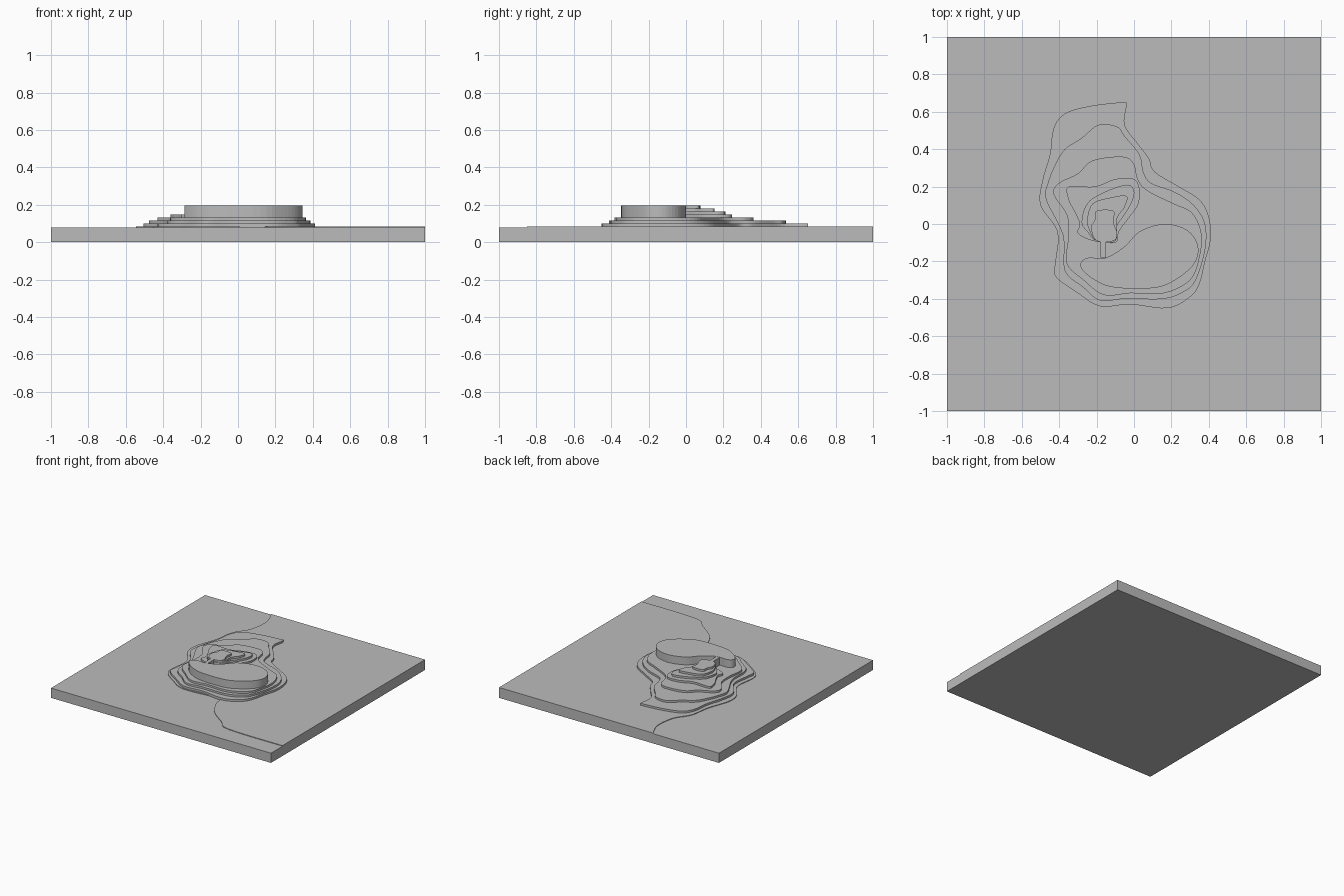
import bpy
import bmesh
from mathutils import Vector

# Remove the default cube only
default_cube = bpy.data.objects.get("Cube")
if default_cube:
    bpy.data.objects.remove(default_cube, do_unlink=True)

# Single plain card colour
card = bpy.data.materials.new("grey_card")
card.use_nodes = True
card.diffuse_color = (0.5, 0.5, 0.5, 1)
card.node_tree.nodes["Principled BSDF"].inputs["Base Color"].default_value = card.diffuse_color

BASE_TOP = 0.08
GROUND_TOP = 0.085
STEP = 0.016


def smooth_path(points, closed=True, cuts=5):
    """Return a Catmull-Rom curve sampled through the given points."""
    points = [Vector(p) for p in points]
    count = len(points)
    pick = (lambda i: points[i % count]) if closed else (lambda i: points[max(0, min(i, count - 1))])
    path = []
    for i in range(count if closed else count - 1):
        a, b, c, d = (pick(i + k) for k in (-1, 0, 1, 2))
        for j in range(cuts):
            t = j / cuts
            path.append(b + (c - a) * t / 2
                        + (a - b * 2.5 + c * 2 - d / 2) * t * t
                        + (b * 3 - c * 3 + d - a) * t ** 3 / 2)
    if not closed:
        path.append(points[-1])
    return path


def slab(name, outline, bottom, top):
    """Extrude a flat outline into a sheet with vertical sides."""
    bm = bmesh.new()
    face = bm.faces.new([bm.verts.new((p[0], p[1], bottom)) for p in outline])
    raised = bmesh.ops.extrude_face_region(bm, geom=[face])["geom"]
    verts = [v for v in raised if isinstance(v, bmesh.types.BMVert)]
    bmesh.ops.translate(bm, vec=(0, 0, top - bottom), verts=verts)
    bmesh.ops.recalc_face_normals(bm, faces=bm.faces)
    mesh = bpy.data.meshes.new(name)
    bm.to_mesh(mesh)
    bm.free()
    mesh.materials.append(card)
    obj = bpy.data.objects.new(name, mesh)
    bpy.context.collection.objects.link(obj)
    return obj


# Square base board
slab("base_board", [(-1, -1), (1, -1), (1, 1), (-1, 1)], 0, BASE_TOP)

# Thin raised ground sheet, its edge passing round the hill
ground_edge = [(-.4, 1), (-.35, .87), (-.37, .7), (-.45, .57), (-.48, .4),
               (-.54, .22), (-.53, .1), (-.44, -.04), (-.45, -.26), (-.32, -.38),
               (-.18, -.45), (.12, -.44), (.17, -.53), (.24, -.65),
               (.38, -.76), (.5, -.84), (1, -.85)]
slab("ground_sheet", smooth_path(ground_edge, closed=False) + [(1, 1)], BASE_TOP, GROUND_TOP)

# Hill terraces, listed from the lowest to the highest
foot = [(-.07, .65), (-.04, .64), (-.05, .53), (.02, .43), (.08, .35), (.11, .28),
        (.24, .2), (.35, .13), (.4, .04), (.41, -.08), (.38, -.2), (.35, -.32),
        (.3, -.39), (.18, -.45), (-.02, -.43), (-.18, -.44), (-.3, -.37),
        (-.42, -.28), (-.42, -.2), (-.41, -.04), (-.5, .1), (-.49, .23),
        (-.45, .37), (-.43, .51), (-.37, .59), (-.24, .63)]
lower = [(-.19, .53), (-.09, .52), (-.05, .47), (.03, .37), (.05, .28), (.09, .22),
         (.22, .17), (.32, .1), (.38, 0), (.38, -.14), (.33, -.3), (.27, -.36),
         (.16, -.4), (-.05, -.4), (-.18, -.41), (-.27, -.34), (-.37, -.25),
         (-.38, -.06), (-.47, .13), (-.46, .22), (-.42, .32), (-.37, .4), (-.28, .46)]
middle = [(-.22, .34), (-.06, .36), (0, .32), (.02, .24), (.07, .18), (.21, .11),
          (.31, .06), (.36, -.05), (.35, -.18), (.3, -.3), (.16, -.37), (-.02, -.37),
          (-.16, -.38), (-.27, -.3), (-.36, -.21), (-.35, -.06), (-.36, .05),
          (-.43, .16), (-.4, .22), (-.3, .27)]
upper = [(-.35, .2), (-.21, .2), (-.1, .24), (0, .24), (.03, .18), (.02, .1),
         (-.03, .03), (-.08, -.04), (-.1, -.1), (-.22, -.09), (-.3, -.05),
         (-.29, 0), (-.32, .07), (-.35, .13)]
shoulder = [(-.25, .11), (-.16, .17), (-.04, .21), (0, .18), (-.01, .12), (-.05, .05),
            (-.09, -.01), (-.1, -.09), (-.2, -.09), (-.25, -.04), (-.28, .01)]
crest = [(-.22, .11), (-.13, .14), (-.04, .15), (-.05, .09), (-.09, .03),
         (-.1, -.09), (-.2, -.09), (-.24, -.03), (-.25, .03)]
summit = [(-.2, .07), (-.11, .07), (-.11, .01), (-.09, -.05), (-.11, -.09),
          (-.2, -.09), (-.23, -.02), (-.21, .02)]

terraces = dict(foot=foot, lower=lower, middle=middle, upper=upper,
                shoulder=shoulder, crest=crest, summit=summit)
top = GROUND_TOP
for label, outline in terraces.items():
    bottom = BASE_TOP if label == "foot" else top
    top += STEP
    slab(label + "_terrace", smooth_path(outline), bottom, top)

# Kidney shaped platform standing on the middle terrace
platform_bottom = GROUND_TOP + 3 * STEP
kidney = [(-.28, -.2), (-.24, -.18), (-.15, -.18), (-.05, -.12), (.03, -.04),
          (.16, 0), (.28, -.03), (.34, -.11), (.33, -.2), (.25, -.28), (.12, -.34),
          (-.1, -.34), (-.21, -.3), (-.28, -.24)]
slab("kidney_platform", smooth_path(kidney), platform_bottom, top)

# Narrow bridge joining the platform to the summit
slab("bridge", [(-.18, -.18), (-.15, -.18), (-.15, -.09), (-.18, -.09)], platform_bottom, top)
